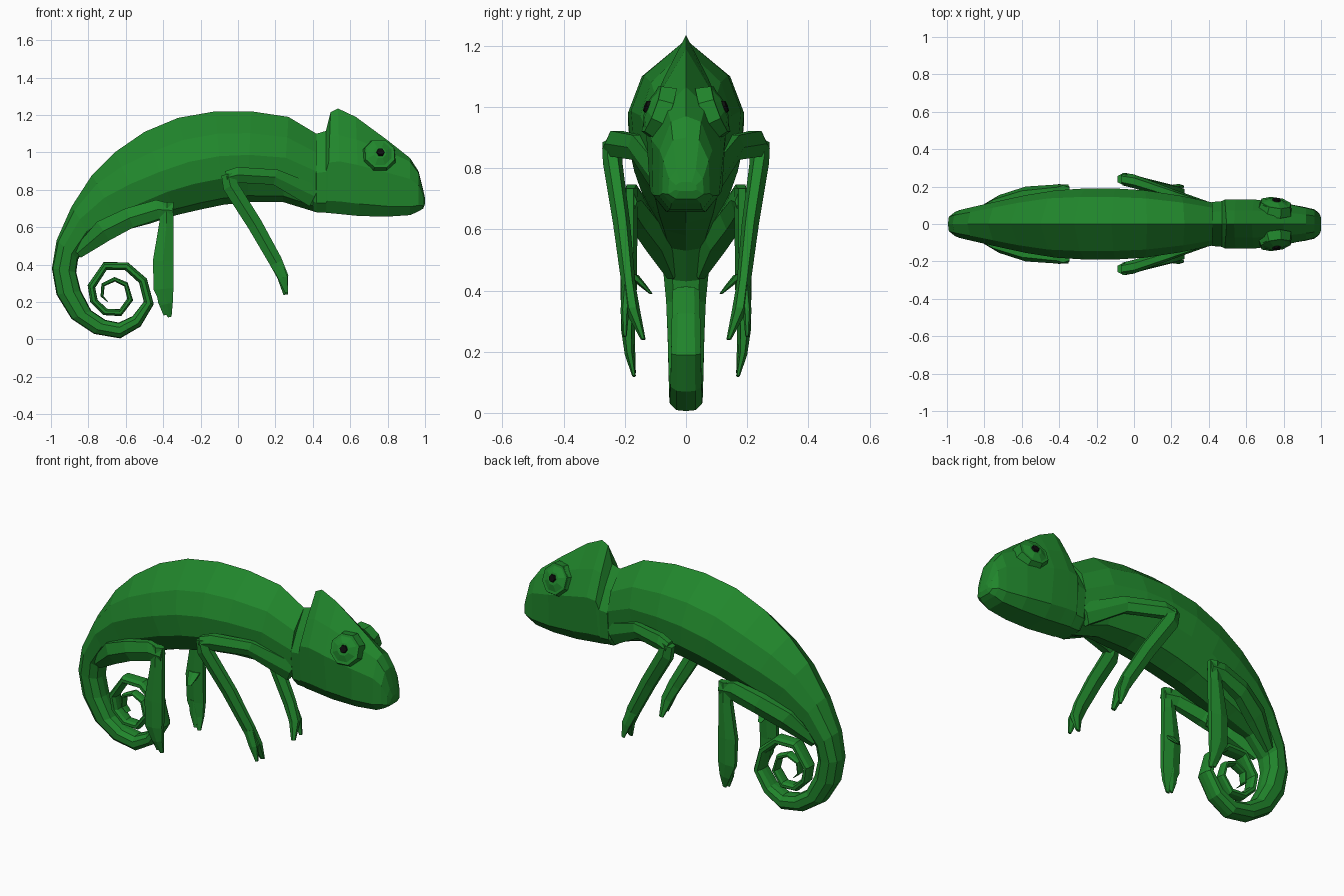
import bpy, bmesh
from math import sin, cos, pi, radians
from mathutils import Vector, Matrix


def material(name, rgb):
    m = bpy.data.materials.new(name)
    m.diffuse_color = (*rgb, 1)
    return m


GREEN = material("green", (0.015, 0.24, 0.025))
BLACK = material("black", (0.004, 0.004, 0.004))


def finish(bm, name, mat=GREEN, mirror=False):
    bmesh.ops.recalc_face_normals(bm, faces=bm.faces[:])
    me = bpy.data.meshes.new(name)
    bm.to_mesh(me)
    bm.free()
    me.materials.append(mat)
    ob = bpy.data.objects.new(name, me)
    bpy.context.collection.objects.link(ob)
    if mirror:
        mod = ob.modifiers.new("mirror", 'MIRROR')
        mod.use_axis = (False, True, False)
        mod.use_mirror_merge = False
    return ob


def loft(name, rings, mirror=False):
    bm = bmesh.new()
    vs = [[bm.verts.new(p) for p in r] for r in rings]
    n = len(vs[0])
    for a, b in zip(vs, vs[1:]):
        for i in range(n):
            j = (i + 1) % n
            bm.faces.new((a[i], a[j], b[j], b[i]))
    bm.faces.new(vs[0])
    bm.faces.new(vs[-1])
    return finish(bm, name, GREEN, mirror)


def section(tx, tz, bx, bz, w, blend, p0, p1):
    # closed ring from top centre to bottom centre, half profile mirrored in y
    top, bot = Vector((tx, 0, tz)), Vector((bx, 0, bz))
    half = []
    for (t0, w0), (t1, w1) in zip(p0, p1):
        t, k = t0 + (t1 - t0) * blend, w0 + (w1 - w0) * blend
        half.append((top.lerp(bot, t), w * k))
    ring = [p + Vector((0, k, 0)) for p, k in half]
    return ring + [p - Vector((0, k, 0)) for p, k in half[-2:0:-1]]


def limb(name, path):
    # six-sided tube: x, y, z, radius in the side plane, radius across
    pts = [Vector(p[:3]) for p in path]
    rings = []
    for i, p in enumerate(pts):
        d = pts[min(i + 1, len(pts) - 1)] - pts[max(i - 1, 0)]
        n = Vector((-d.z, 0, d.x)).normalized()
        a, b = path[i][3:]
        rings.append([p + n * a * cos(k * pi / 3 + pi / 6) / cos(pi / 6)
                      + Vector((0, b * sin(k * pi / 3 + pi / 6), 0)) for k in range(6)])
    return loft(name, rings, True)


# body and curled tail: ridged section blending to a rounded one
ridged = [(0, 0), (.24, .76), (.48, 1), (.72, .94), (.93, .55), (1, 0)]
rounded = [(0, 0), (.04, .6), (.3, 1), (.7, 1), (.96, .6), (1, 0)]
trunk = [(.42, 1.10, .42, .68, .115), (.27, 1.19, .24, .735, .15), (.07, 1.22, .05, .735, .18),
         (-.12, 1.22, -.08, .72, .19), (-.32, 1.185, -.2, .695, .19), (-.50, 1.11, -.33, .665, .18),
         (-.66, 1.0, -.47, .62, .155), (-.78, .88, -.62, .58, .125), (-.89, .71, -.77, .53, .095),
         (-.97, .53, -.855, .43, .075), (-.995, .38, -.865, .36, .065), (-.97, .24, -.84, .26, .06),
         (-.89, .11, -.785, .155, .057), (-.77, .03, -.71, .105, .055)]
rings = [section(*s, max(0, min(1, (i - 5) / 5)), ridged, rounded) for i, s in enumerate(trunk)]
curl = [(5, .23, .085), (38, .21, .07), (77, .205, .055), (119, .186, .047), (161, .188, .045),
        (201, .191, .045), (250, .164, .043), (284, .144, .041), (326, .126, .04), (373, .113, .038),
        (434, .093, .033), (499, .092, .028), (546, .1, .025), (591, .103, .022), (633, .085, .016),
        (665, .06, .005)]
for i, (a, r, th) in enumerate(curl):
    s, c = sin(radians(a)), -cos(radians(a))
    rings.append(section(-.65 + r * s, .235 + r * c, -.65 + (r - th) * s, .235 + (r - th) * c,
                         .053 - .0022 * i, 1, ridged, rounded))
loft("body_and_tail", rings)

# head with neck collar and raised crest
crest = [(0, 0), (.25, .55), (.5, 1), (.88, .88), (1, .5), (1, 0)]
snout = [(0, 0), (.04, .55), (.35, .95), (.85, 1), (1, .6), (1, 0)]
head = [(.40, 1.09, .40, .69, .1, 0), (.42, 1.10, .42, .68, .118, 0), (.47, 1.115, .47, .678, .122, 0),
        (.495, 1.215, .475, .677, .13, 0), (.535, 1.235, .55, .67, .132, 0), (.63, 1.19, .65, .66, .132, .1),
        (.80, 1.065, .80, .657, .115, .5), (.92, .97, .92, .665, .09, .9), (.965, .90, .965, .685, .078, 1),
        (.99, .80, .99, .70, .058, 1), (1.0, .755, 1.0, .725, .035, 1)]
loft("head", [section(*s, crest, snout) for s in head])


# eyes and pupils on the upper cheeks
def disc(name, loc, r1, r2, depth, sides, mat):
    bm = bmesh.new()
    rot = Vector((.15, 1, .38)).to_track_quat('Z', 'Y').to_matrix().to_4x4()
    turn = Matrix.Rotation(pi / sides, 4, 'Z')
    bmesh.ops.create_cone(bm, cap_ends=True, segments=sides, radius1=r1, radius2=r2,
                          depth=depth, matrix=Matrix.Translation(loc) @ rot @ turn)
    finish(bm, name, mat, True)


disc("eye_rims", (.755, .09, .985), .098, .085, .05, 8, GREEN)
disc("eye_domes", (.757, .117, .996), .085, .035, .02, 8, GREEN)
disc("pupils", (.762, .128, 1.002), .024, .02, .012, 6, BLACK)

# front legs
limb("upper_arms", [(.41, .085, .765, .06, .03), (.2, .16, .868, .042, .03),
                    (0, .228, .88, .042, .037), (-.06, .24, .865, .036, .034)])
limb("forearms", [(-.055, .24, .885, .035, .033), (-.04, .24, .82, .042, .032), (.09, .21, .615, .04, .028),
                  (.2, .188, .42, .036, .023), (.24, .175, .335, .03, .025), (.255, .14, .24, .012, .008)])
limb("front_toes", [(.205, .19, .41, .03, .02), (.24, .2, .33, .025, .014), (.26, .2, .25, .008, .006)])

# hind legs
limb("thighs", [(-.86, .05, .46, .03, .02), (-.72, .105, .58, .06, .05), (-.58, .155, .65, .055, .045),
                (-.43, .178, .695, .052, .032), (-.35, .185, .69, .035, .025)])
limb("shins", [(-.38, .183, .735, .036, .024), (-.383, .184, .62, .038, .025), (-.4, .187, .42, .055, .027),
               (-.398, .19, .27, .053, .022), (-.38, .185, .19, .032, .015), (-.365, .17, .12, .01, .006)])
limb("hind_toes", [(-.395, .175, .45, .035, .02), (-.393, .145, .42, .025, .014), (-.39, .115, .39, .01, .006)])
limb("hind_outer_toes", [(-.405, .185, .28, .035, .018), (-.402, .18, .2, .025, .014), (-.39, .17, .13, .008, .006)])
